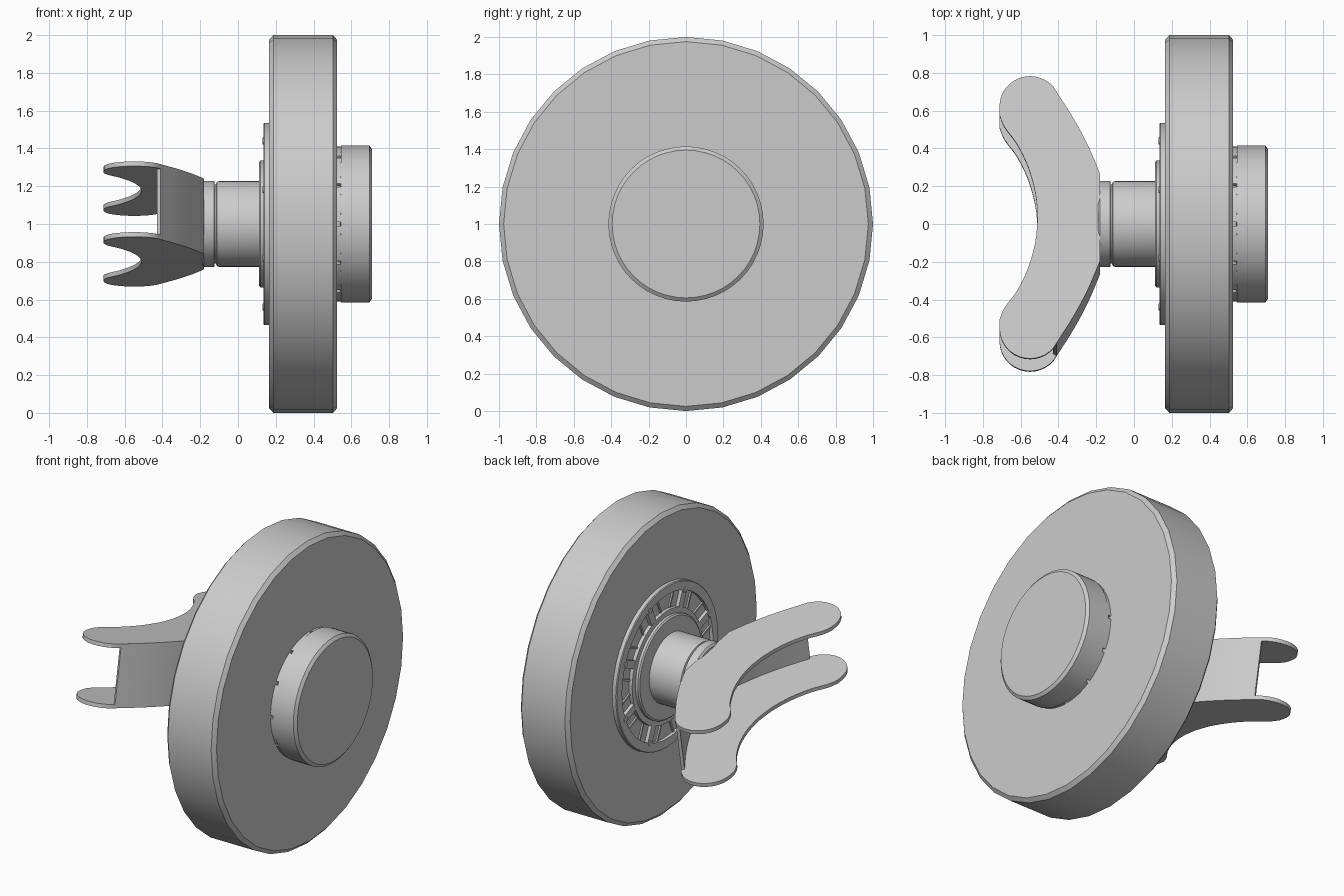
import bpy, bmesh, math
from mathutils import Matrix, Vector

if "Cube" in bpy.data.objects:
    bpy.data.objects.remove(bpy.data.objects["Cube"])

grey = bpy.data.materials.new("light_grey")
grey.diffuse_color = (0.6, 0.6, 0.6, 1)
grey.use_nodes = True
grey.node_tree.nodes["Principled BSDF"].inputs["Base Color"].default_value = grey.diffuse_color
AXIS = Matrix.Translation((0, 0, 1))          # wheel axis: along x at z = 1
TILT = AXIS @ Matrix.Rotation(math.radians(-10), 4, 'X')


def finish(bm, name, matrix=AXIS):
    bmesh.ops.transform(bm, matrix=matrix, verts=bm.verts)
    bmesh.ops.recalc_face_normals(bm, faces=bm.faces)
    me = bpy.data.meshes.new(name)
    bm.to_mesh(me)
    bm.free()
    me.materials.append(grey)
    ob = bpy.data.objects.new(name, me)
    bpy.context.collection.objects.link(ob)
    bpy.ops.object.select_all(action='DESELECT')
    ob.select_set(True)
    bpy.context.view_layer.objects.active = ob
    bpy.ops.object.shade_smooth_by_angle(angle=math.radians(30))
    return ob


def lathe(name, profile, n, ring=False):
    """Revolve (x, radius) points about x; capped, or closed on itself as a ring."""
    bm = bmesh.new()
    loops = []
    for x, r in profile:
        loops.append([bm.verts.new((x, r * math.sin(2 * math.pi * i / n), r * math.cos(2 * math.pi * i / n)))
                      for i in range(n)])
    pairs = list(zip(loops, loops[1:]))
    if ring:
        pairs.append((loops[-1], loops[0]))
    else:
        bm.faces.new(loops[0])
        bm.faces.new(loops[-1])
    for a, b in pairs:
        for i in range(n):
            j = (i + 1) % n
            bm.faces.new((a[i], a[j], b[j], b[i]))
    return finish(bm, name)


def prism(name, outline, z0, z1, matrix):
    bm = bmesh.new()
    low = [bm.verts.new((x, y, z0)) for x, y in outline]
    high = [bm.verts.new((x, y, z1)) for x, y in outline]
    bm.faces.new(low)
    bm.faces.new(high)
    n = len(low)
    for i in range(n):
        j = (i + 1) % n
        bm.faces.new((low[i], low[j], high[j], high[i]))
    return finish(bm, name, matrix)


def smooth(pts, steps=4):
    """Catmull-Rom curve through the points."""
    p = [Vector(q) for q in pts]
    p = [2 * p[0] - p[1]] + p + [2 * p[-1] - p[-2]]
    out = []
    for a, b, c, d in zip(p, p[1:], p[2:], p[3:]):
        for k in range(steps):
            t = k / steps
            out.append(0.5 * (2 * b + (c - a) * t + (2 * a - 5 * b + 4 * c - d) * t * t
                              + (3 * b - a - 3 * c + d) * t ** 3))
    return out + [p[-2]]


def block(bm, size, centre, angle):
    m = Matrix.Rotation(angle, 4, 'X') @ Matrix.Translation(centre) @ Matrix.Diagonal((*size, 1))
    bmesh.ops.create_cube(bm, size=1, matrix=m)


# Wheel with chamfered rims
lathe("wheel", [(0.165, 0.975), (0.187, 1), (0.503, 1), (0.525, 0.975)], 32)

# Outer cap, its recessed seat and the ring of spacers between them
lathe("cap", [(0.54, 0.40), (0.546, 0.415), (0.695, 0.415), (0.71, 0.395)], 48)
lathe("cap_seat", [(0.52, 0.385), (0.545, 0.385)], 48)
bm = bmesh.new()
for k in range(12):
    prof = []
    for i in range(7):
        a = math.radians(30 * k + 1.5 + 27 * i / 6)
        prof.append([bm.verts.new((x, r * math.cos(a), r * math.sin(a)))
                     for x, r in ((0.52, 0.37), (0.52, 0.41), (0.545, 0.41), (0.545, 0.37))])
    for a, b in zip(prof, prof[1:]):
        for i in range(4):
            bm.faces.new((a[i], a[(i + 1) % 4], b[(i + 1) % 4], b[i]))
    bm.faces.new(prof[0])
    bm.faces.new(prof[-1])
finish(bm, "cap_spacers")

# Hub plate: floor, rim, spokes, bolts and collar
lathe("hub_floor", [(0.158, 0.5), (0.17, 0.5)], 48)
lathe("hub_rim", [(0.17, 0.535), (0.14, 0.535), (0.135, 0.53), (0.135, 0.475), (0.17, 0.475)], 48, ring=True)
lathe("hub_inner_ring", [(0.17, 0.37), (0.135, 0.37), (0.135, 0.30), (0.17, 0.30)], 48, ring=True)
spokes, bolts = bmesh.new(), bmesh.new()
for k in range(8):
    a = math.radians(45 * k + 22.5)
    block(spokes, (0.033, 0.05, 0.14), (0.1525, 0, 0.42), a)
    for s in (-1, 1):
        block(spokes, (0.02, 0.012, 0.12), (0.158, s * 0.1, 0.42), a)
    m = (Matrix.Rotation(a, 4, 'X') @ Matrix.Translation((0.137, 0, 0.475))
         @ Matrix.Rotation(math.pi / 2, 4, 'Y'))
    bmesh.ops.create_cone(bolts, cap_ends=True, segments=12, radius1=0.018, radius2=0.018,
                          depth=0.012, matrix=m)
finish(spokes, "hub_spokes")
finish(bolts, "hub_bolts")
lathe("hub_collar", [(0.17, 0.335), (0.118, 0.335), (0.11, 0.325), (0.11, 0.2)], 48)

# Axle with a groove near the bracket
lathe("axle", [(-0.19, 0.215), (-0.18, 0.228), (-0.126, 0.228), (-0.124, 0.21), (-0.117, 0.21),
               (-0.112, 0.222), (-0.10, 0.227), (0.14, 0.227)], 48)

# Tilted crescent bracket: two plates joined by a curved web
outer = [Vector((-0.18, 0.0))] + smooth([(-0.18, 0.235), (-0.245, 0.39), (-0.322, 0.535), (-0.411, 0.677)])
tip = [Vector((-0.55 + 0.162 * math.cos(math.radians(a)), 0.597 + 0.162 * math.sin(math.radians(a))))
       for a in range(40, 181, 10)]
inner = smooth([(-0.712, 0.55), (-0.685, 0.485), (-0.62, 0.395), (-0.56, 0.27), (-0.522, 0.13), (-0.51, 0)])
half = outer[1:] + tip + inner
outline = half + [Vector((p.x, -p.y)) for p in reversed(half[:-1])]
for name, z in (("upper_plate", 0.19), ("lower_plate", -0.19)):
    prism(name, outline, z - 0.0125, z + 0.0125, TILT)

edge = [Vector((p.x, -p.y)) for p in reversed(outer[1:])] + outer[1:]
back = []
for i, p in enumerate(edge):
    t = (edge[min(i + 1, len(edge) - 1)] - edge[max(i - 1, 0)]).normalized()
    back.append(p + 0.02 * Vector((-t.y, t.x)))
prism("bracket_web", edge + back[::-1], -0.185, 0.185, TILT)
